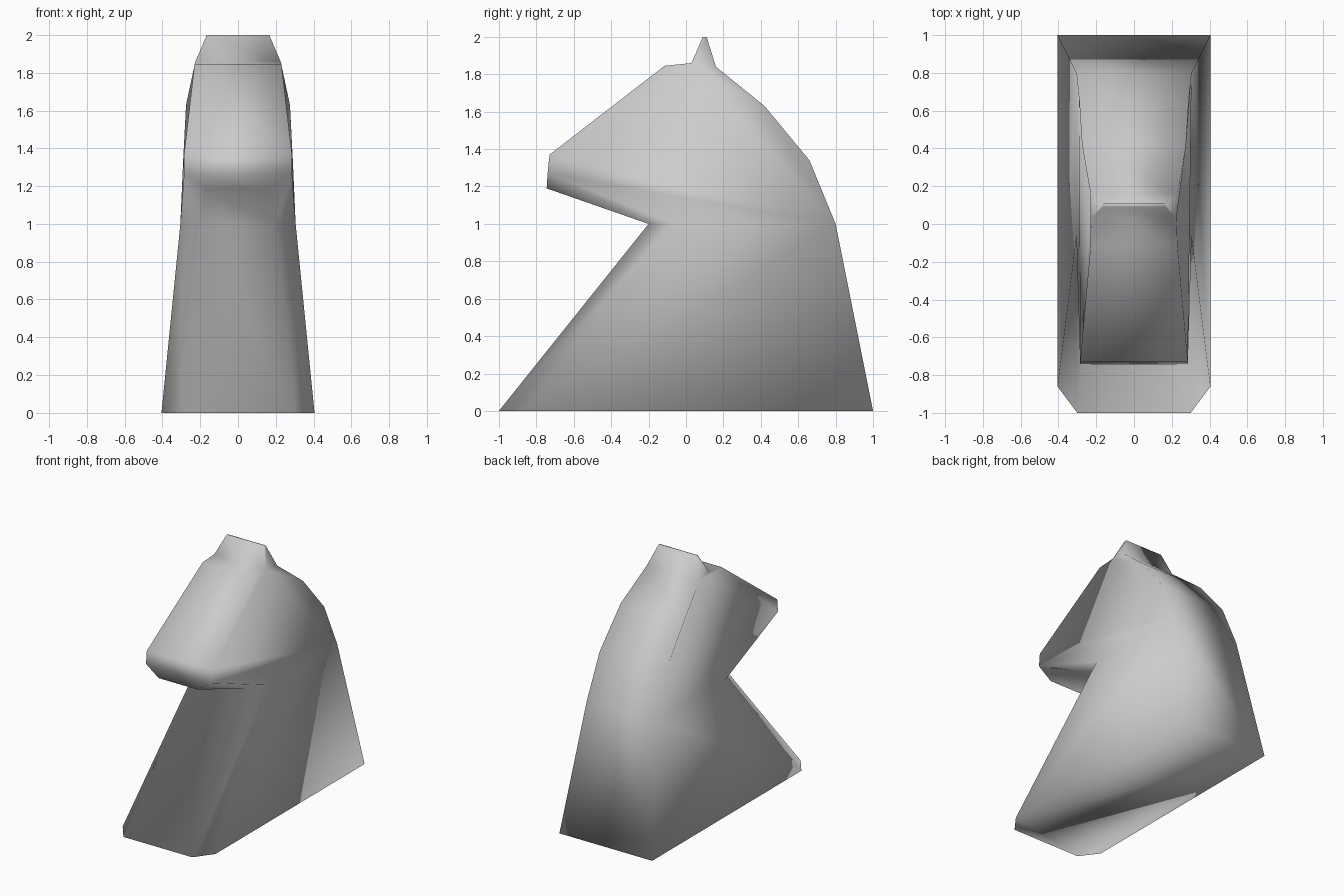
import bpy
import bmesh

cube = bpy.data.objects.get("Cube")
if cube:
    bpy.data.objects.remove(cube, do_unlink=True)

stone = bpy.data.materials.new("grey")
stone.use_nodes = True
colour = (0.6, 0.6, 0.6, 1)
stone.diffuse_color = colour
stone.node_tree.nodes["Principled BSDF"].inputs["Base Color"].default_value = colour

# Half-width, depth and height of each point; every point is mirrored
points = {
    "chest_base": (0.30, -1.0, 0.0),
    "throat": (0.20, -0.2, 1.0),
    "chin": (0.17, -0.745, 1.19),
    "side_base": (0.405, -0.86, 0.0),
    "cheek": (0.305, -0.06, 1.0),
    "lip": (0.285, -0.74, 1.27),
    "nose": (0.285, -0.73, 1.37),
    "brow": (0.23, -0.115, 1.845),
    "ear_front": (0.225, 0.03, 1.86),
    "tip_front": (0.165, 0.09, 2.0),
    "tip_back": (0.165, 0.11, 2.0),
    "ear_back": (0.23, 0.16, 1.84),
    "crest": (0.275, 0.42, 1.63),
    "mane": (0.29, 0.66, 1.34),
    "nape": (0.305, 0.80, 1.0),
    "back_base": (0.405, 1.0, 0.0),
}
bm = bmesh.new()
left = {n: bm.verts.new(p) for n, p in points.items()}
right = {n: bm.verts.new((-p[0], p[1], p[2])) for n, p in points.items()}

# Strip across the body: neck front, jaw, muzzle, ears, mane and back
loop = ["chest_base", "throat", "chin", "lip", "nose", "brow", "ear_front",
        "tip_front", "tip_back", "ear_back", "crest", "mane", "nape", "back_base"]
for a, b in zip(loop, loop[1:]):
    if b != "lip":
        bm.faces.new((left[a], left[b], right[b], right[a]))

# Muzzle front with bevelled lower corners
bm.faces.new([left[n] for n in ("chin", "lip")] + [right[n] for n in ("lip", "chin")])

# Flat underside
base = ["chest_base", "side_base", "back_base"]
bm.faces.new([left[n] for n in base] + [right[n] for n in reversed(base)])

# Sides: chamfers, neck, head and ear
sides = [
    ("chest_base", "throat", "cheek", "side_base"),
    ("throat", "chin", "lip", "cheek"),
    ("side_base", "cheek", "nape", "back_base"),
    ("cheek", "lip", "nose", "brow", "ear_front", "ear_back", "crest", "mane", "nape"),
    ("ear_front", "tip_front", "tip_back", "ear_back"),
]
for names in sides:
    for half in (left, right):
        bm.faces.new([half[n] for n in names])

bmesh.ops.recalc_face_normals(bm, faces=bm.faces)
for face in bm.faces:
    face.smooth = True

mesh = bpy.data.meshes.new("horse_head")
bm.to_mesh(mesh)
bm.free()
mesh.materials.append(stone)
horse = bpy.data.objects.new("horse_head", mesh)
bpy.context.collection.objects.link(horse)
